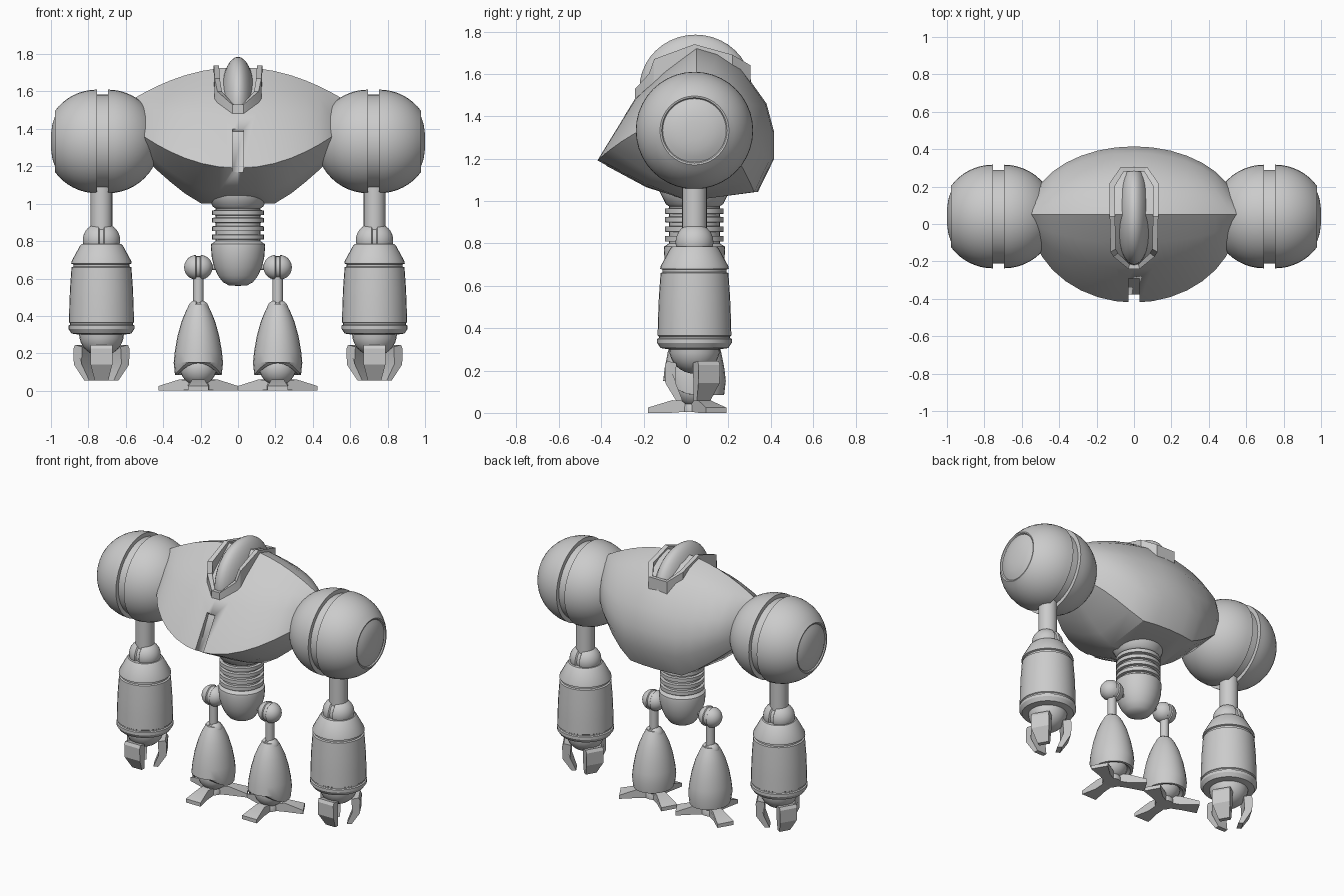
import bpy, bmesh
from math import sin, cos, pi, sqrt, radians
from mathutils import Matrix, Vector

if "Cube" in bpy.data.objects:
    bpy.data.objects.remove(bpy.data.objects["Cube"])

CY = 0.04  # depth of the limb axis


def finish(bm, name, angle=32):
    bmesh.ops.remove_doubles(bm, verts=bm.verts, dist=1e-5)
    bmesh.ops.recalc_face_normals(bm, faces=bm.faces)
    me = bpy.data.meshes.new(name)
    bm.to_mesh(me)
    bm.free()
    ob = bpy.data.objects.new(name, me)
    bpy.context.collection.objects.link(ob)
    bpy.ops.object.select_all(action='DESELECT')
    ob.select_set(True)
    bpy.context.view_layer.objects.active = ob
    bpy.ops.object.shade_smooth_by_angle(angle=radians(angle))
    return ob


def skin(bm, rows, closed):
    """Quads between consecutive rows of points."""
    vs = [[bm.verts.new(p) for p in r] for r in rows]
    n = len(vs[0])
    for a, b in zip(vs, vs[1:]):
        for i in range(n if closed else n - 1):
            j = (i + 1) % n
            bm.faces.new((a[i], a[j], b[j], b[i]))
    return vs


def lathe(name, profile, c, axis='Z', side=1, segs=32, ys=1, shape=None):
    """Revolve (radius, height) points about an axis through c."""
    bm = bmesh.new()
    rows = []
    for k, (r, h) in enumerate(profile):
        row = []
        for i in range(segs):
            t = 2 * pi * i / segs
            p = (r * cos(t), r * sin(t) * ys, h) if axis == 'Z' else (side * h, r * cos(t), r * sin(t))
            p = Vector(p)
            if shape:
                shape(k, p)
            row.append(p + Vector(c))
        rows.append(row)
    skin(bm, rows, True)
    return finish(bm, name)


def arc(r, a0, a1, n, h0=0):
    """Profile points on a circle, angle measured from the -axis pole."""
    return [(r * sin(radians(a0 + (a1 - a0) * i / n)), h0 - r * cos(radians(a0 + (a1 - a0) * i / n))) for i in range(n + 1)]


def split_ball(name, r, c, gap, side=1):
    """Ball made of two halves with a groove between them."""
    prof = arc(r, 0, 86, 8, -gap) + [(r * .9, -gap), (r * .9, gap)] + arc(r, 94, 180, 8, gap)
    return lathe(name, prof, c, 'X', side, 24)


def prism(name, outline, w0, w1, mat, wide):
    """Side outline (radius, z) thickened across; half width w1 beyond index 'wide'."""
    bm = bmesh.new()
    rows = [[mat @ Vector((r, s * (w1 if i in wide else w0), z)) for i, (r, z) in enumerate(outline)] for s in (-1, 1)]
    vs = skin(bm, rows, True)
    for r in vs:
        bm.faces.new(r)
    return finish(bm, name, 25)


# Torso: cross-sections along x
bm = bmesh.new()
rows = []
N = 16
for i in range(N + 1):
    s = sin(radians(-80 + 160 * i / N)) / sin(radians(80))
    e = max(.2, sqrt(max(0, 1 - s * s)))
    zt = 1.73 - .17 * s * s
    zb = 1.0 + .3 * max(0, (abs(s) - .35) / .65) ** 1.2
    yf, zf = .05 - .47 * e, 1.19 + .21 * s * s
    sec = [(.05, zt), (.05 + (yf - .05) * .32, zt + (zf - zt) * .21),
           (.05 + (yf - .05) * .62, zt + (zf - zt) * .46), (yf, zf),
           (.05 - .24 * e, zb + .35 * (zf - zb)), (.05 - .04 * e, zb)]
    sec += [(.05 + y * e, zb + f * (zt - zb)) for y, f in
            ((.29, .06), (.365, .27), (.365, .45), (.33, .63), (.21, .86), (.1, .96))]
    rows.append([Vector((.56 * s, y, z)) for y, z in sec])
vs = skin(bm, rows, True)
bm.faces.new(vs[0])
bm.faces.new(vs[-1])
torso = finish(bm, "torso", 28)

# Chest slot cut into the front slope
cutter = prism("slot_cutter", [(-.39, 1.14), (-.275, 1.385), (-.36, 1.47), (-.55, 1.2)],
               .03, .03, Matrix.Rotation(pi / 2, 4, 'Z'), ())
cutter.hide_render = True
mod = torso.modifiers.new("slot", 'BOOLEAN')
mod.operation = 'DIFFERENCE'
mod.object = cutter
mod.solver = 'EXACT'
bpy.context.view_layer.objects.active = torso
bpy.ops.object.modifier_apply(modifier="slot")
bpy.data.objects.remove(cutter)

# Head dome
bm = bmesh.new()
bmesh.ops.create_uvsphere(bm, u_segments=32, v_segments=20, radius=1,
                          matrix=Matrix.Translation((0, .045, 1.53)) @ Matrix.Diagonal((.097, .265, .255, 1)))
finish(bm, "head")

# Collar: thin wall around the head, pointed at the front
half = [(.03, -.24, 1.53), (.11, -.175, 1.6), (.125, -.15, 1.67), (.13, .04, 1.74), (.13, .22, 1.69), (.07, .305, 1.64)]
path = half + [(-x, y, z) for x, y, z in reversed(half)]
bm = bmesh.new()
rows = []
for x, y, z in path:
    xi, yi = x * .78, .04 + (y - .04) * .91
    low = z - (.05 if y < -.2 else .16)
    rows.append([(x, y, low), (x, y, z), (xi, yi, z), (xi, yi, low)])
skin(bm, rows + rows[:1], True)
finish(bm, "collar", 25)

# Waist bellows and pelvis bulb
prof = [(0, 1.1), (.165, 1.08), (.165, 1.045), (.135, .985), (.12, .975)]
for z in (.95, .91, .865, .82):
    prof += [(.12, z + .016), (.138, z + .014), (.138, z - .01), (.12, z - .012)]
prof += [(.12, .79), (0, .79)]
lathe("waist", prof, (0, CY, 0))
lathe("pelvis", [(0, .8), (.12, .8), (.143, .785), (.145, .77), (.14, .71), (.127, .66), (.107, .615),
                 (.08, .58), (.05, .564), (0, .56)], (0, CY, 0))


def shin_arch(k, p):
    # raise the lower rim at the front
    if k in (7, 8) and p.y < 0:
        p.z += .07 * (p.y / -.13) ** 2


for side in (-1, 1):
    tag = "_right" if side > 0 else "_left"
    ax = .73 * side
    # Shoulder ball: two halves, inset band and outer cap
    shoulder = arc(.277, 0, 90, 12, -.035) + [(.25, -.035), (.25, .025)]
    shoulder += arc(.277, 90, 144, 8, .025) + [(.155, .247), (.15, .24)]
    shoulder += [(.125, .252), (.09, .263), (.045, .269), (0, .27)]
    lathe("shoulder" + tag, shoulder, (ax, CY, 1.333), 'X', side, 40)
    # Upper arm, elbow, forearm, wrist
    lathe("upper_arm" + tag, [(0, 1.15), (.058, 1.15), (.058, .8), (0, .8)], (ax, CY, 0), segs=24)
    split_ball("elbow" + tag, .09, (ax, CY, .805), .01)
    lathe("forearm" + tag, [(0, .785), (.105, .785), (.115, .775), (.16, .692), (.162, .68), (.15, .676), (.15, .664),
                            (.16, .66), (.168, .55), (.172, .45), (.174, .365), (.168, .361), (.168, .353), (.176, .349),
                            (.176, .33), (.16, .306), (.12, .3), (0, .3)], (ax, CY, 0))
    lathe("wrist" + tag, arc(.12, 0, 90, 8, .305) + [(0, .305)], (ax, CY, 0), segs=24)
    # Shin parts
    lx = .212 * side
    split_ball("hip" + tag, .066, (lx, CY, .66), .01)
    lathe("hip_axle" + tag, [(0, -.1), (.014, -.1), (.014, 0), (0, 0)], (lx, CY, .66), 'X', side, 12)
    lathe("thigh_rod" + tag, [(0, .62), (.028, .62), (.028, .42), (0, .42)], (lx, CY, 0), segs=16)
    split_ball("knee" + tag, .05, (lx, CY, .435), .008)
    lathe("shin" + tag, [(0, .465), (.045, .465), (.065, .43), (.09, .37), (.112, .29), (.126, .21), (.132, .15),
                         (.125, .085), (.11, .085), (0, .2)], (lx, CY, 0), segs=24, ys=1.12, shape=shin_arch)
    lathe("ankle" + tag, arc(.098, 0, 180, 12, .125), (lx, CY, 0), segs=24)
    lathe("foot_base" + tag, [(0, .06), (.045, .06), (.058, .03), (.058, .005), (0, .005)], (lx, CY, 0), segs=16)
    # Three fingers and three toes, a third of a turn apart
    for n, a in enumerate((-90, 30, 150)):
        rot = Matrix.Rotation(radians(a), 4, 'Z')
        prism(f"finger_{n + 1}{tag}", [(.085, .235), (.13, .245), (.14, .225), (.137, .14), (.085, .055), (.055, .055), (.09, .145)],
              .058, .036, Matrix.Translation((ax, CY, 0)) @ rot, (4, 5))
        prism(f"toe_{n + 1}{tag}", [(.04, .005), (.04, .055), (.1, .06), (.215, .025), (.215, 0), (.11, 0)],
              .033, .055, Matrix.Translation((lx, .035, 0)) @ rot, (3, 4))
